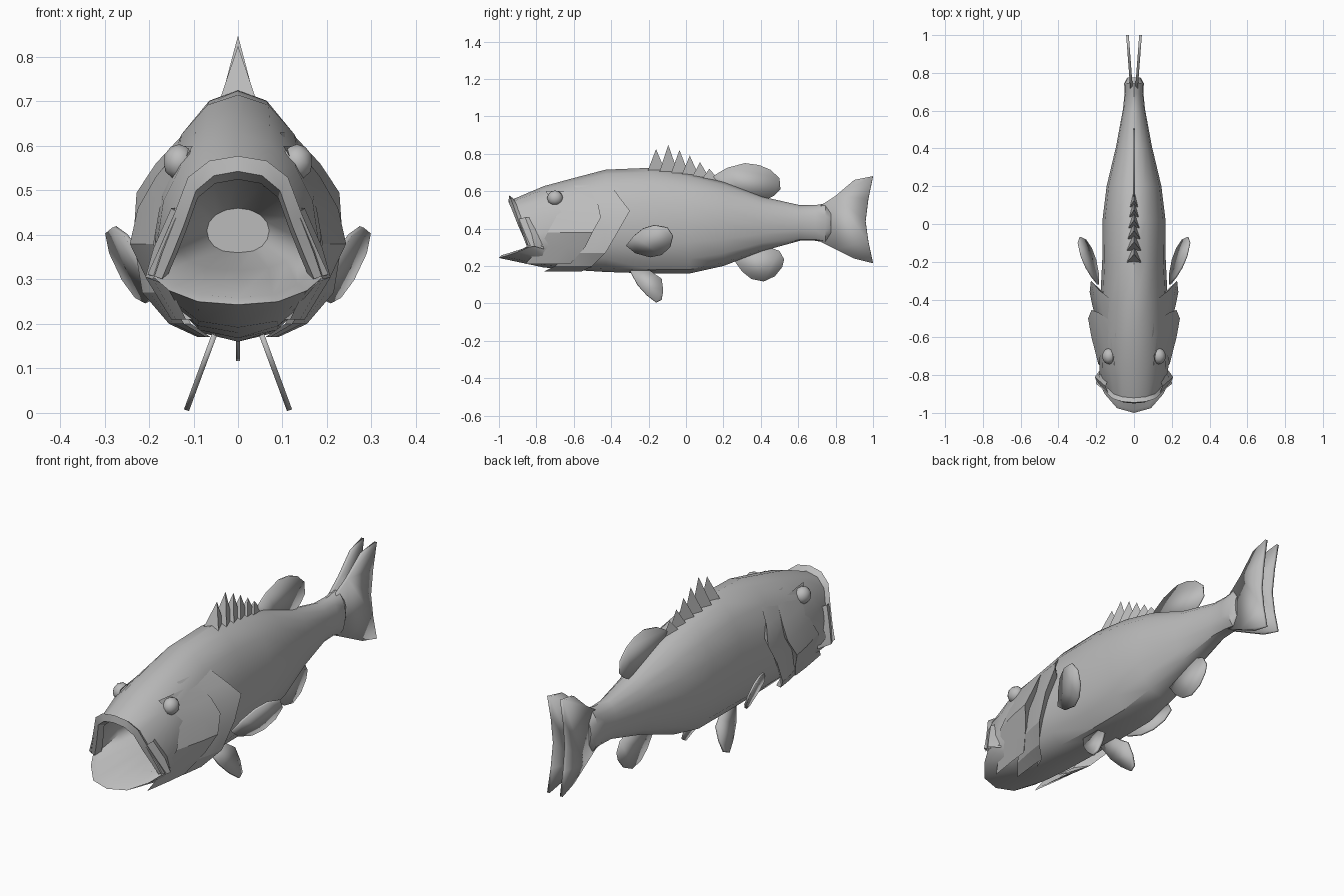
import bpy, bmesh, math
from mathutils import Vector

cube = bpy.data.objects.get("Cube")
if cube:
    bpy.data.objects.remove(cube, do_unlink=True)

grey = bpy.data.materials.new("plain grey")
grey.use_nodes = True
grey.diffuse_color = (0.5, 0.5, 0.5, 1)
grey.node_tree.nodes["Principled BSDF"].inputs["Base Color"].default_value = (0.5, 0.5, 0.5, 1)


def finish(name, bm, mirror=False, thick=0, smooth=28):
    """Turn a bmesh into a shaded object, optionally thickened and mirrored."""
    bmesh.ops.recalc_face_normals(bm, faces=bm.faces)
    mesh = bpy.data.meshes.new(name)
    bm.to_mesh(mesh)
    bm.free()
    mesh.materials.append(grey)
    ob = bpy.data.objects.new(name, mesh)
    bpy.context.collection.objects.link(ob)
    bpy.ops.object.select_all(action='DESELECT')
    ob.select_set(True)
    bpy.context.view_layer.objects.active = ob
    bpy.ops.object.shade_smooth_by_angle(angle=math.radians(smooth))
    if thick:
        mod = ob.modifiers.new("thickness", 'SOLIDIFY')
        mod.thickness, mod.offset = thick, 0
    if mirror:
        ob.modifiers.new("mirror", 'MIRROR')
    return ob


def loft(name, rows, closed=False, **kw):
    """Skin a sequence of point rows; closed rows are capped at both ends if asked."""
    bm = bmesh.new()
    vs = [[bm.verts.new(p) for p in row] for row in rows]
    n = len(rows[0])
    for a, b in zip(vs, vs[1:]):
        for i in range(n if closed else n - 1):
            j = (i + 1) % n
            bm.faces.new((a[i], a[j], b[j], b[i]))
    if closed:
        bm.faces.new(vs[0])
        bm.faces.new(vs[-1])
    return finish(name, bm, **kw)


def full_ring(half):
    return half + [(-x, y, z) for x, y, z in half[-2:0:-1]]


def section(y, top, bottom, w, mid):
    """Egg-shaped cross-section: narrow back, fuller belly."""
    half = []
    for k in range(9):
        t = math.pi * k / 8
        c, s = math.cos(t), max(math.sin(t), 0)
        half.append((w * s ** (1.0 if c > 0 else 0.75), y,
                     mid + c * ((top - mid) if c > 0 else (mid - bottom))))
    half[0], half[8] = (0, y, top), (0, y, bottom)
    return full_ring(half)


def plate(name, outline, x_at, thick=0.008, mirror=False):
    """Thin fin from a side outline, with x given by a rule."""
    bm = bmesh.new()
    bm.faces.new([bm.verts.new((x_at(y, z), y, z)) for y, z in outline])
    return finish(name, bm, mirror=mirror, thick=thick)


# Body with open mouth: throat, mouth lining, lips, head, trunk, tail stem
rim = [(0, -.93, .555), (.06, -.925, .545), (.105, -.91, .51), (.135, -.88, .43),
       (.165, -.85, .36), (.19, -.83, .305), (.155, -.9, .275), (.09, -.975, .25), (0, -1, .243)]
inner = [(x * .87, y + .015, .40 + (z - .40) * .9) for x, y, z in rim]
rows = [section(-.52, .46, .36, .07, .41),
        section(-.72, .52, .32, .14, .39),
        full_ring(inner), full_ring(rim)]
rows += [section(*s) for s in (
    (-.76, .627, .192, .182, .38), (-.62, .665, .18, .187, .39), (-.43, .715, .168, .18, .41),
    (-.19, .725, .16, .168, .42), (.02, .695, .16, .167, .43), (.2, .65, .2, .145, .43),
    (.41, .57, .28, .095, .43), (.61, .525, .335, .058, .43), (.69, .525, .335, .05, .43),
    (.745, .535, .325, .052, .43), (.775, .5, .36, .035, .43))]
loft("body", rows, closed=True, smooth=35)

# Upper lip: a flat band following the mouth arch
arch = rim[:6]
band = []
for dx, dy, dz in ((1, .015, .0), (1.07, -.015, .022), (.9, -.02, -.012), (.86, .02, -.03)):
    band.append([(x * dx, y + dy, z + dz * (z - .2) / .35) for x, y, z in arch])
loft("upper_lip", band + band[:1], mirror=True)

# Jaw hinge plates at the mouth corners
loft("jaw_corner", [[(.135, -.9, .45), (.17, -.87, .36), (.19, -.85, .30)],
                    [(.15, -.86, .46), (.19, -.825, .37), (.208, -.81, .305)],
                    [(.13, -.80, .46), (.165, -.77, .37), (.17, -.76, .29)]], mirror=True)


# Gill plates: front edge sunk in the head, flared rear edge, then a return to the body
def gill_plate(name, rear, reach, tuck):
    front = [(x * .78, y - reach, z) for x, y, z in rear]
    middle = [(x * .93, y - reach * .4, z) for x, y, z in rear]
    back = [(x * .68, y - tuck, z) for x, y, z in rear]
    loft(name, [front, middle, rear, back], mirror=True, smooth=25)


gill_plate("cheek_plate", [(.13, -.51, .6), (.185, -.47, .53), (.225, -.455, .46), (.243, -.5, .38),
                           (.205, -.54, .3), (.15, -.62, .21)], .24, .05)
gill_plate("gill_cover", [(.12, -.40, .63), (.185, -.35, .56), (.228, -.30, .495), (.235, -.36, .39),
                          (.215, -.43, .27), (.155, -.5, .2), (.09, -.56, .17)], .2, .07)

# Eyes
bm = bmesh.new()
bmesh.ops.create_icosphere(bm, subdivisions=2, radius=.043)
bmesh.ops.scale(bm, vec=(.85, 1, .95), verts=bm.verts)
bmesh.ops.translate(bm, vec=(.132, -.7, .563), verts=bm.verts)
finish("eyes", bm, mirror=True)

# Spiny dorsal fin: overlapping backswept tent-shaped spines
bm = bmesh.new()
for y, tip in ((-.21, .825), (-.145, .848), (-.085, .82), (-.03, .79), (.025, .755), (.075, .72)):
    base = .715 - max(0, y + .15) * .2
    w = .044 - .05 * (y + .21)
    a, b, c, d = [bm.verts.new(p) for p in (
        (-w, y, base - .02), (w, y, base - .02), (0, y + .05, tip), (0, y + .1, base - .01))]
    for f in ((a, b, c), (b, d, c), (d, a, c), (a, d, b)):
        bm.faces.new(f)
finish("spiny_dorsal_fin", bm)

# Flat fins on the centre line
plate("soft_dorsal_fin", [(.12, .65), (.16, .69), (.22, .725), (.315, .75), (.39, .74), (.45, .715), (.5, .67),
                          (.505, .61), (.47, .575), (.42, .55), (.3, .57)], lambda y, z: 0)
plate("anal_fin", [(.25, .24), (.3, .17), (.35, .13), (.415, .117), (.475, .145), (.515, .195),
                   (.525, .235), (.5, .28), (.42, .31), (.33, .3)], lambda y, z: 0)

# Paired fins
plate("pectoral_fin", [(-.32, .31), (-.28, .36), (-.23, .4), (-.17, .418), (-.1, .405), (-.07, .36),
                       (-.085, .3), (-.13, .26), (-.19, .248), (-.27, .27)],
      lambda y, z: .192 + .3 * (y + .3) + .4 * (z - .3), .01, True)
plate("pelvic_fin", [(-.3, .175), (-.26, .1), (-.21, .045), (-.16, .006), (-.13, .02), (-.122, .07),
                     (-.13, .13), (-.16, .15), (-.2, .18)], lambda y, z: .057 + .37 * (.165 - z), .012, True)

# Tail: two sheets spreading apart toward the rear
plate("tail_fin", [(.7, .34), (.8, .29), (.9, .24), (1, .215), (.975, .33), (.96, .44), (.975, .56), (1, .68), (.9, .66),
                   (.8, .575), (.7, .51)], lambda y, z: .012 + .075 * (y - .7), .014, True)
